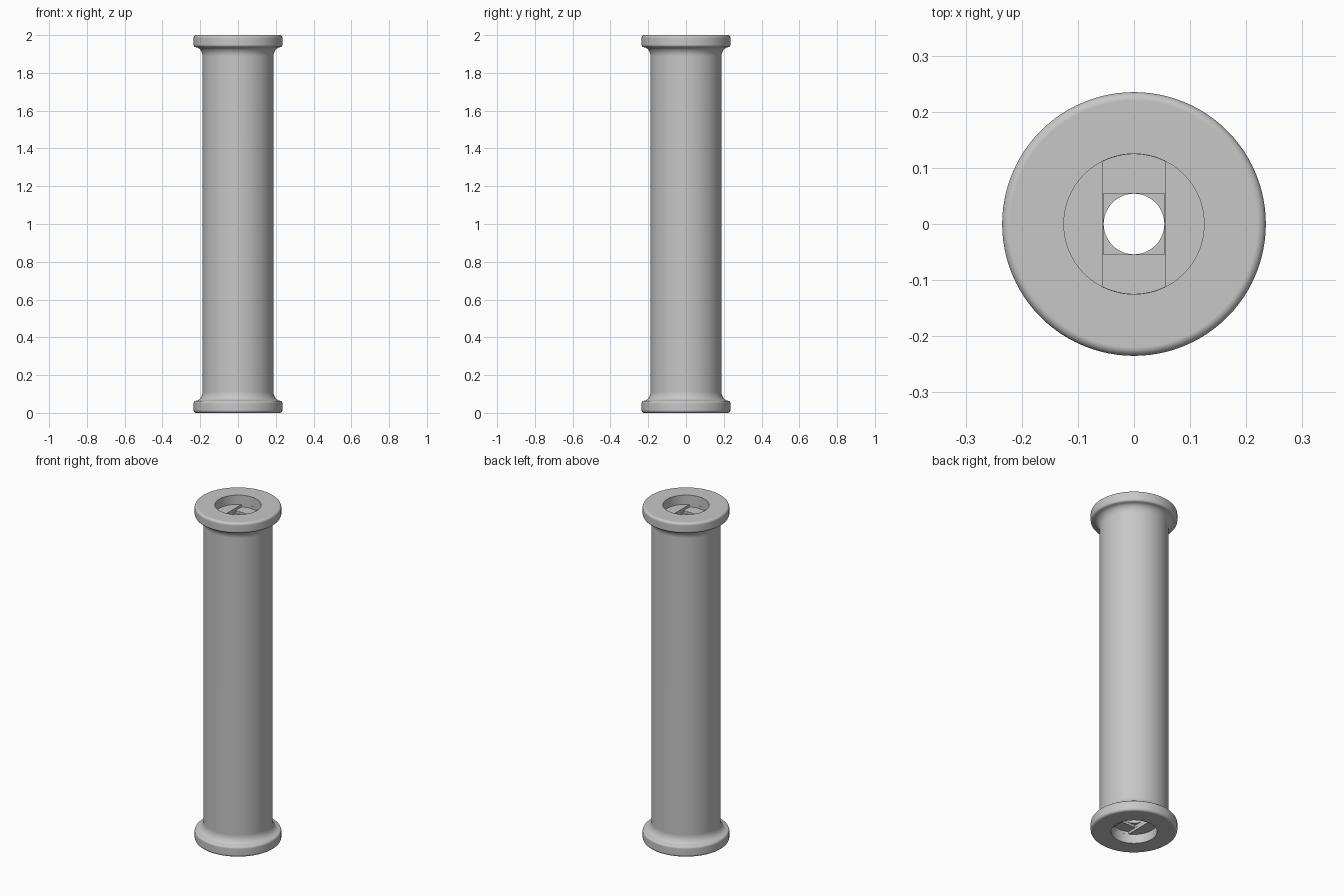
import bpy, bmesh, math
from math import cos, sin, pi

cube = bpy.data.objects.get("Cube")
if cube:
    bpy.data.objects.remove(cube, do_unlink=True)

SEGMENTS = 96
LENGTH = 2.0
BODY_R, FLANGE_R = 0.188, 0.235
RECESS_R, BORE_R = 0.125, 0.054
RECESS_DEPTH, STEP = 0.055, 0.015

grey = bpy.data.materials.new("light grey plastic")
grey.use_nodes = True
colour = (0.57, 0.57, 0.57, 1)
grey.diffuse_color = colour
grey.node_tree.nodes["Principled BSDF"].inputs["Base Color"].default_value = colour


def make_object(name, bm):
    bmesh.ops.recalc_face_normals(bm, faces=bm.faces)
    mesh = bpy.data.meshes.new(name)
    bm.to_mesh(mesh)
    bm.free()
    mesh.materials.append(grey)
    obj = bpy.data.objects.new(name, mesh)
    bpy.context.collection.objects.link(obj)
    return obj


def arc(cx, cz, rx, rz, start, end, steps=6):
    angles = [math.radians(start + (end - start) * i / steps) for i in range(steps + 1)]
    return [(cx + rx * cos(a), cz + rz * sin(a)) for a in angles]


def lathe(name, profile):
    bm = bmesh.new()
    rings = []
    for r, z in profile:
        rings.append([bm.verts.new((r * cos(2 * pi * i / SEGMENTS),
                                    r * sin(2 * pi * i / SEGMENTS), z))
                      for i in range(SEGMENTS)])
    for low, high in zip(rings, rings[1:]):
        for i in range(SEGMENTS):
            j = (i + 1) % SEGMENTS
            bm.faces.new((low[i], low[j], high[j], high[i]))
    bm.faces.new(rings[0])
    bm.faces.new(rings[-1])
    return make_object(name, bm)


def prism(name, outline, z0, z1):
    bm = bmesh.new()
    base = bm.faces.new([bm.verts.new((x, y, z0)) for x, y in outline])
    result = bmesh.ops.extrude_face_region(bm, geom=[base])
    top = [v for v in result["geom"] if isinstance(v, bmesh.types.BMVert)]
    bmesh.ops.translate(bm, verts=top, vec=(0, 0, z1 - z0))
    return make_object(name, bm)


# Spool: rounded flange flaring into the barrel, mirrored to the other end
ROUND = 0.015
lower = (arc(FLANGE_R - ROUND, ROUND, ROUND, ROUND, -90, 0)
         + arc(FLANGE_R - ROUND, 0.05, ROUND, ROUND, 0, 60, 4)
         + arc(BODY_R + 0.037, 0.112, 0.037, 0.048, 255, 180, 8))
upper = [(r, LENGTH - z) for r, z in reversed(lower)]
spool = lathe("spool_body", lower + upper)

# Cutters: the through bore, then round recess, slot and square step at each end
full_turn = [2 * pi * i / SEGMENTS for i in range(SEGMENTS)]
circle = lambda r: [(r * cos(a), r * sin(a)) for a in full_turn]
slot_half, slot_r = 0.055, RECESS_R - 0.0005
a0 = math.acos(slot_half / slot_r)
half_arc = [(slot_r * cos(a0 + (pi - 2 * a0) * i / 12),
             slot_r * sin(a0 + (pi - 2 * a0) * i / 12)) for i in range(13)]
slot = half_arc + [(-x, -y) for x, y in half_arc]
s = slot_half - 0.0005
square = [(s, s), (-s, s), (-s, -s), (s, -s)]

cutters = [prism("bore_cutter", circle(BORE_R), -0.1, LENGTH + 0.1)]
for end in ("bottom", "top"):
    for label, outline, start, depth in (
            ("recess", circle(RECESS_R), -0.1, RECESS_DEPTH),
            ("slot", slot, 0.03, RECESS_DEPTH + STEP),
            ("square", square, 0.02, RECESS_DEPTH + 2 * STEP)):
        z0, z1 = (start, depth) if end == "bottom" else (LENGTH - depth, LENGTH - start)
        cutters.append(prism(f"{end}_{label}_cutter", outline, z0, z1))

bpy.ops.object.select_all(action="DESELECT")
bpy.context.view_layer.objects.active = spool
spool.select_set(True)
for cutter in cutters:
    cutter.hide_render = True
    mod = spool.modifiers.new(cutter.name, "BOOLEAN")
    mod.operation = "DIFFERENCE"
    mod.solver = "EXACT"
    mod.object = cutter
    bpy.ops.object.modifier_apply(modifier=mod.name)
for cutter in cutters:
    bpy.data.objects.remove(cutter, do_unlink=True)

# Smooth curved surfaces, crisp recess edges and flat end faces
bpy.ops.object.shade_smooth_by_angle(angle=math.radians(30))
weighted = spool.modifiers.new("flat_end_normals", "WEIGHTED_NORMAL")
weighted.keep_sharp = True
